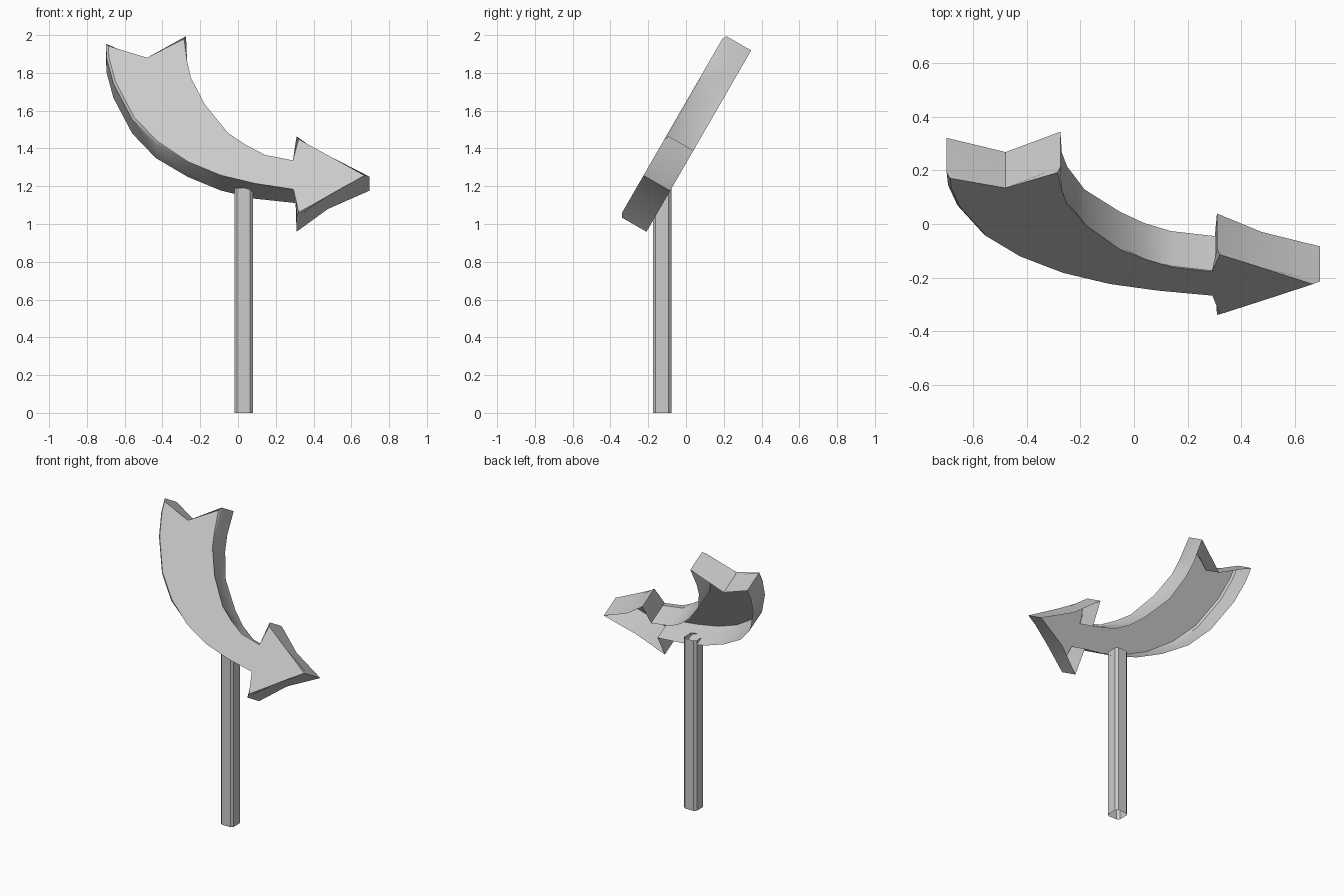
import bpy, bmesh
from mathutils import Vector

if "Cube" in bpy.data.objects:
    bpy.data.objects.remove(bpy.data.objects["Cube"])


def add_object(name, bm):
    bmesh.ops.recalc_face_normals(bm, faces=bm.faces[:])
    mesh = bpy.data.meshes.new(name)
    bm.to_mesh(mesh)
    bm.free()
    obj = bpy.data.objects.new(name, mesh)
    bpy.context.collection.objects.link(obj)
    return obj


def shell(points, depth):
    """Closed outline swept along depth: front cap kept, far end left open."""
    bm = bmesh.new()
    front = [bm.verts.new(p) for p in points]
    back = [bm.verts.new(Vector(p) + Vector(depth)) for p in points]
    cap = bm.faces.new(front)
    for i in range(len(front)):
        j = (i + 1) % len(front)
        bm.faces.new((front[i], front[j], back[j], back[i]))
    return bm, cap


# Arrow outline as seen from the front (x, z)
tail = [(-0.275, 2.0), (-0.48, 1.868), (-0.70, 1.96)]
outer = [(-0.695, 1.88), (-0.66, 1.75), (-0.56, 1.56), (-0.435, 1.43),
         (-0.265, 1.33), (-0.09, 1.258), (0.09, 1.215), (0.305, 1.192)]
head = [(0.31, 1.04), (0.475, 1.16), (0.695, 1.257), (0.475, 1.352), (0.31, 1.47)]
inner = [(0.302, 1.324), (0.138, 1.356), (0.037, 1.409), (-0.053, 1.482),
         (-0.185, 1.626), (-0.25, 1.775), (-0.27, 1.865)]

# Tilted arrow sign: chamfered front, open back
outline = [(x, -0.35 + (z - 1.04) * 0.577, z) for x, z in tail + outer + head + inner]
bm, cap = shell(outline, (0, 0.141, -0.081))
bmesh.ops.bevel(bm, geom=list(cap.edges), offset=0.012, segments=1,
                profile=0.5, affect='EDGES')
arrow = add_object("arrow_sign", bm)

# Post: open square tube with chamfered corners
h, c = 0.049, 0.034
section = [(h, -c), (h, c), (c, h), (-c, h), (-h, c), (-h, -c), (-c, -h), (c, -h)]
bm, cap = shell([(0.03 + x, -0.127 + y, 0) for x, y in section], (0, 0, 1.19))
bmesh.ops.delete(bm, geom=[cap], context='FACES_ONLY')
post = add_object("post", bm)

# Smooth the curved walls, keep the corners sharp
bpy.ops.object.select_all(action='DESELECT')
arrow.select_set(True)
bpy.context.view_layer.objects.active = arrow
bpy.ops.object.shade_smooth_by_angle(angle=0.5)
